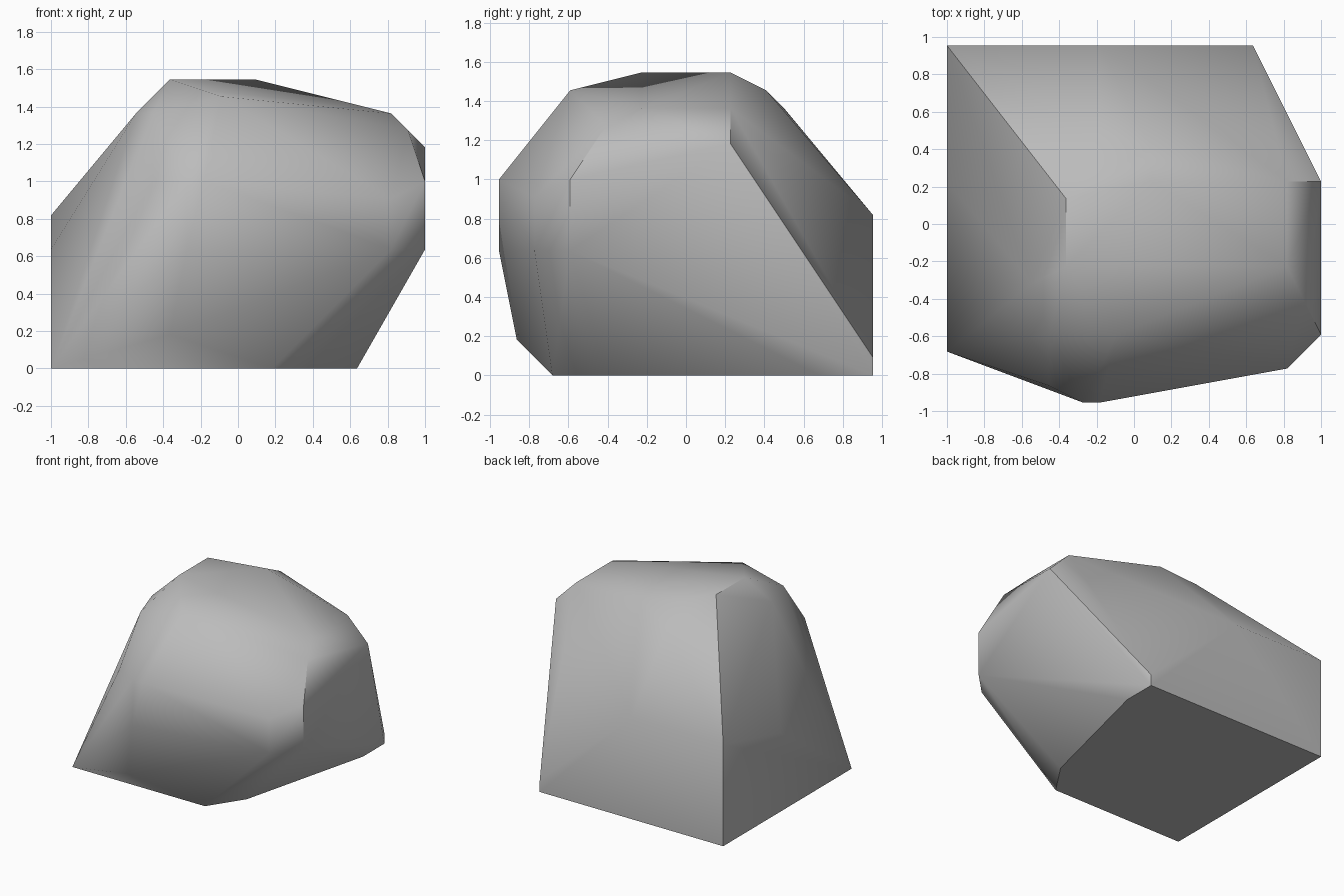
import bpy
import bmesh
import math

cube = bpy.data.objects.get("Cube")
if cube:
    bpy.data.objects.remove(cube, do_unlink=True)

# Corners sit on a regular lattice: (right, back, up) steps
STEP = 1 / 11
corners = {
    "base": [(0, 3, 0), (13, 3, 0), (15, 6, 0), (18, 18, 0), (18, 21, 0), (0, 21, 0)],
    "back": [(0, 21, 9), (9, 21, 9), (18, 21, 1), (9, 16, 15), (12, 15, 16)],
    "crown": [(7, 12, 17), (7, 8, 17), (12, 13, 17), (10, 4, 16)],
    "left_slope": [(0, 13, 7), (5, 7, 15), (6, 4, 15), (6, 1, 11)],
    "front": [(8, 0, 11), (9, 0, 11), (8, 0, 7), (7, 1, 2)],
    "right_slope": [(20, 13, 15), (20, 8, 15), (21, 6, 14), (22, 13, 13)],
    "chipped_corner": [(22, 4, 11), (22, 4, 7), (20, 2, 7), (20, 2, 10)],
}


def make_material(name, value):
    material = bpy.data.materials.new(name)
    material.use_nodes = True
    color = (value, value, value, 1)
    material.diffuse_color = color
    material.node_tree.nodes["Principled BSDF"].inputs["Base Color"].default_value = color
    return material


# Boulder: hull stretched over the corners
bm = bmesh.new()
for group in corners.values():
    for x, y, z in group:
        bm.verts.new(((x - 11) * STEP, (y - 10.5) * STEP, z * STEP))
hull = bmesh.ops.convex_hull(bm, input=bm.verts)
spare = {v for v in hull["geom_interior"] + hull["geom_unused"] if isinstance(v, bmesh.types.BMVert)}
bmesh.ops.delete(bm, geom=list(spare), context="VERTS")

# Merge flat triangles into clean facets
bmesh.ops.dissolve_limit(bm, angle_limit=math.radians(1), verts=bm.verts, edges=bm.edges)
bmesh.ops.recalc_face_normals(bm, faces=bm.faces)

mesh = bpy.data.meshes.new("boulder")
bm.to_mesh(mesh)
bm.free()
mesh.materials.append(make_material("stone grey", 0.5))
boulder = bpy.data.objects.new("boulder", mesh)
bpy.context.collection.objects.link(boulder)

# Soft shading with crisp chipped edges
bpy.ops.object.select_all(action="DESELECT")
boulder.select_set(True)
bpy.context.view_layer.objects.active = boulder
bpy.ops.object.shade_smooth_by_angle(angle=math.radians(40))
